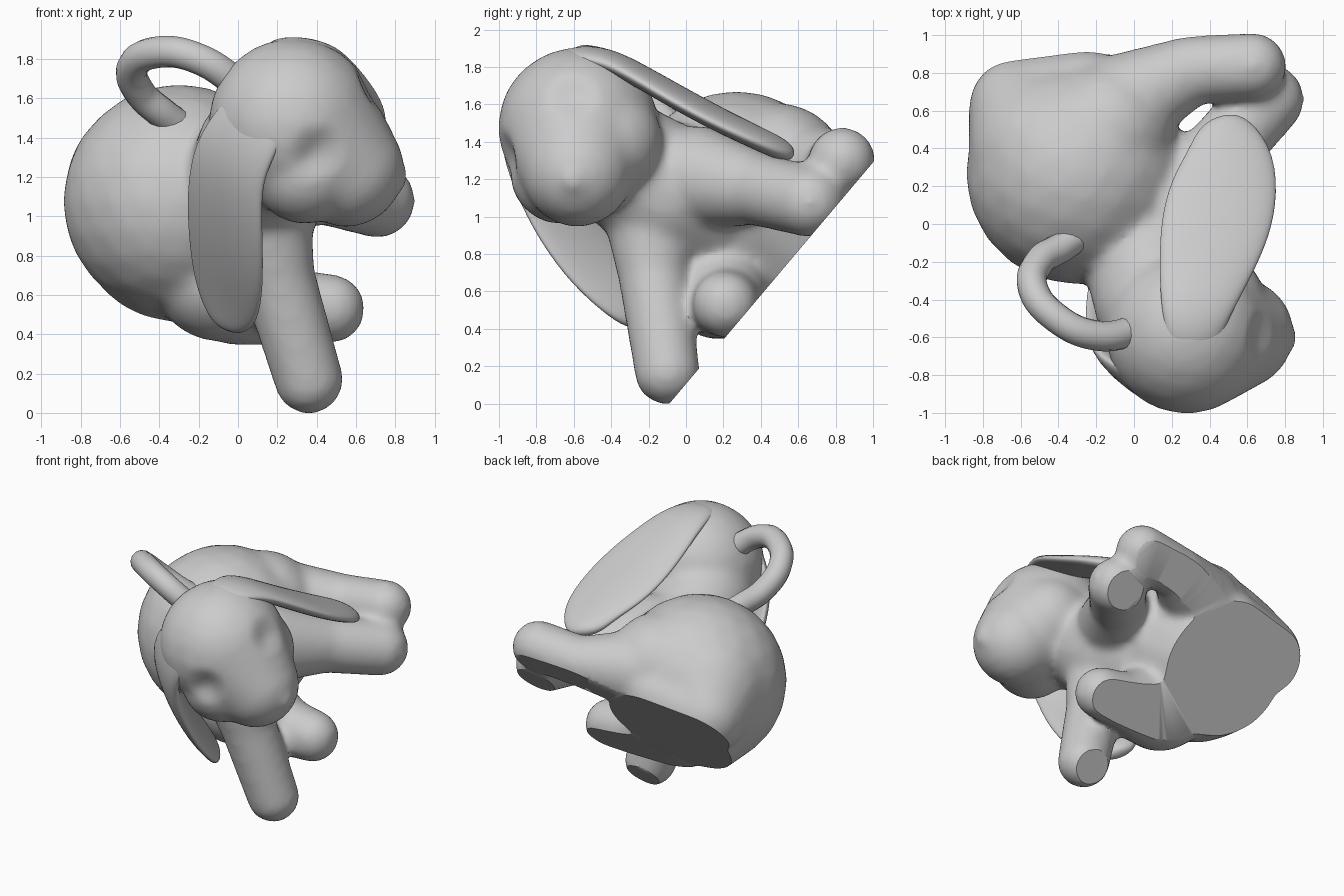
import bpy, bmesh, math
from mathutils import Vector, Matrix

if "Cube" in bpy.data.objects:
    bpy.data.objects.remove(bpy.data.objects["Cube"])

UP = Vector((0, -0.764, 0.645))     # normal of the flat underside, which is tipped over
GROUND = 0.068


def link(name, bm):
    me = bpy.data.meshes.new(name)
    bm.to_mesh(me)
    bm.free()
    ob = bpy.data.objects.new(name, me)
    bpy.context.collection.objects.link(ob)
    return ob


def smooth(ob, angle=50):
    bpy.ops.object.select_all(action='DESELECT')
    ob.select_set(True)
    bpy.context.view_layer.objects.active = ob
    bpy.ops.object.shade_smooth_by_angle(angle=math.radians(angle))


def ball(bm, p, r):
    bmesh.ops.create_icosphere(bm, subdivisions=3, radius=r + 0.008,
                               matrix=Matrix.Translation(p))


def limb(bm, pts, steps=8):
    """Tapering chain of balls through (x, y, z, radius) points."""
    for a, b in zip(pts, pts[1:]):
        for i in range(steps + 1):
            q = Vector(a).lerp(Vector(b), i / steps)
            ball(bm, q.xyz, q.w)


# Soft body: torso, neck, head and legs fused together
bm = bmesh.new()
limb(bm, [(-0.30, 0.27, 1.08, 0.585), (-0.29, 0.52, 0.89, 0.46)], 6)   # torso
limb(bm, [(-0.45, 0.38, 1.15, 0.42), (-0.60, 0.61, 1.04, 0.27)], 5)    # rump corner
limb(bm, [(-0.60, 0.61, 1.04, 0.27), (-0.25, 0.66, 1.11, 0.26)], 5)
ball(bm, (-0.14, 0.50, 1.25), 0.35)                                    # hips
ball(bm, (-0.1, 0.15, 0.70), 0.33)
limb(bm, [(-0.05, 0.08, 1.08, 0.40), (0.08, -0.10, 1.13, 0.36),
          (0.12, -0.40, 1.32, 0.33)])                                  # chest, neck
limb(bm, [(0.12, -0.18, 1.0, 0.25), (0.2, -0.175, 0.7, 0.185),
          (0.36, -0.10, 0.17, 0.17)])                                  # front legs
limb(bm, [(0.2, 0.06, 1.21, 0.27), (0.45, 0.37, 1.15, 0.19),
          (0.71, 0.66, 1.08, 0.185)])
limb(bm, [(0.0, 0.17, 0.63, 0.28), (0.25, 0.22, 0.54, 0.19),
          (0.47, 0.21, 0.53, 0.17)])                                   # hind legs
limb(bm, [(-0.05, 0.64, 1.24, 0.26), (0.3, 0.815, 1.26, 0.175),
          (0.63, 0.835, 1.30, 0.172)])
limb(bm, [(0.28, -0.575, 1.475, 0.425), (0.55, -0.58, 1.24, 0.29)], 4) # skull, muzzle
ball(bm, (0.34, -0.67, 1.23), 0.265)                                   # cheeks
ball(bm, (0.40, -0.42, 1.40), 0.29)
ball(bm, (0.78, -0.60, 1.20), 0.08)                                    # nose
body = link("body", bm)
m = body.modifiers.new("fuse", 'REMESH')
m.mode = 'VOXEL'
m.voxel_size = 0.025
m = body.modifiers.new("soften", 'SMOOTH')
m.factor = 0.5
m.iterations = 18
dg = bpy.context.evaluated_depsgraph_get()
fused = bpy.data.meshes.new_from_object(body.evaluated_get(dg))
body.modifiers.clear()
body.data = fused

# Eye hollows and the flat underside
bm = bmesh.new()
bm.from_mesh(fused)
skull = Vector((0.25, -0.57, 1.42))
for eye in (Vector((0.40, -0.93, 1.33)), Vector((0.62, -0.60, 1.62))):
    for v in bm.verts:
        d = (v.co - eye).length
        if d < 0.16:
            v.co += (skull - v.co).normalized() * 0.04 * (1 - (d / 0.16) ** 2) ** 2
cut = bmesh.ops.bisect_plane(bm, geom=bm.verts[:] + bm.edges[:] + bm.faces[:],
                             plane_co=UP * GROUND, plane_no=UP, clear_inner=True)
rim = [e for e in cut["geom_cut"] if isinstance(e, bmesh.types.BMEdge)]
bmesh.ops.holes_fill(bm, edges=rim, sides=0)
bmesh.ops.triangulate(bm, faces=[f for f in bm.faces if len(f.verts) > 4])
bmesh.ops.recalc_face_normals(bm, faces=bm.faces[:])
bm.to_mesh(fused)
bm.free()
smooth(body, 40)


def ear(name, sections, across, thick, n=14):
    """Loft flat oval sections (x, y, z, half width) along the ear."""
    bm = bmesh.new()
    pts = [Vector(s[:3]) for s in sections]
    rings = []
    for i, (p, s) in enumerate(zip(pts, sections)):
        t = (pts[min(i + 1, len(pts) - 1)] - pts[max(i - 1, 0)]).normalized()
        w = (across - t * across.dot(t)).normalized()
        nrm = t.cross(w)
        h = min(thick, s[3] * 0.45)
        rings.append([bm.verts.new(p + w * s[3] * math.cos(2 * math.pi * k / n)
                                   + nrm * h * math.sin(2 * math.pi * k / n))
                      for k in range(n)])
    for a, b in zip(rings, rings[1:]):
        for k in range(n):
            bm.faces.new((a[k], a[(k + 1) % n], b[(k + 1) % n], b[k]))
    bm.faces.new(rings[0])
    bm.faces.new(rings[-1])
    bmesh.ops.recalc_face_normals(bm, faces=bm.faces[:])
    ob = link(name, bm)
    smooth(ob, 180)
    m = ob.modifiers.new("round", 'SUBSURF')
    m.levels = m.render_levels = 2
    return ob


ear("upper_ear", [(0.46, 0.57, 1.335, 0.05), (0.475, 0.53, 1.35, 0.15),
                  (0.52, 0.38, 1.42, 0.24), (0.475, 0.16, 1.525, 0.30),
                  (0.42, -0.05, 1.64, 0.295), (0.37, -0.25, 1.755, 0.25),
                  (0.33, -0.43, 1.85, 0.20), (0.31, -0.60, 1.86, 0.15),
                  (0.30, -0.72, 1.80, 0.10)],
    Vector((1, 0, -0.12)), 0.06)
ear("lower_ear", [(-0.05, -0.21, 0.43, 0.06), (-0.05, -0.23, 0.46, 0.14),
                  (-0.055, -0.315, 0.58, 0.23), (-0.06, -0.51, 0.79, 0.265),
                  (-0.07, -0.68, 1.05, 0.265), (-0.05, -0.80, 1.28, 0.24),
                  (0.06, -0.87, 1.46, 0.22), (0.16, -0.87, 1.62, 0.18),
                  (0.22, -0.80, 1.72, 0.12)],
    Vector((0.73, -0.54, -0.43)), 0.06)

# Hanging loop between the back and the head
cu = bpy.data.curves.new("loop", 'CURVE')
cu.dimensions = '3D'
cu.bevel_depth = 0.08
cu.bevel_resolution = 5
cu.use_fill_caps = True
path = [(-0.24, -0.02, 1.42), (-0.38, -0.12, 1.52), (-0.50, -0.2, 1.63),
        (-0.535, -0.34, 1.76), (-0.40, -0.505, 1.835), (-0.2, -0.59, 1.80),
        (0.0, -0.56, 1.67), (0.1, -0.5, 1.58)]
sp = cu.splines.new('BEZIER')
sp.bezier_points.add(len(path) - 1)
for bp, p in zip(sp.bezier_points, path):
    bp.co = p
    bp.handle_left_type = bp.handle_right_type = 'AUTO'
bpy.context.collection.objects.link(bpy.data.objects.new("hanging_loop", cu))
